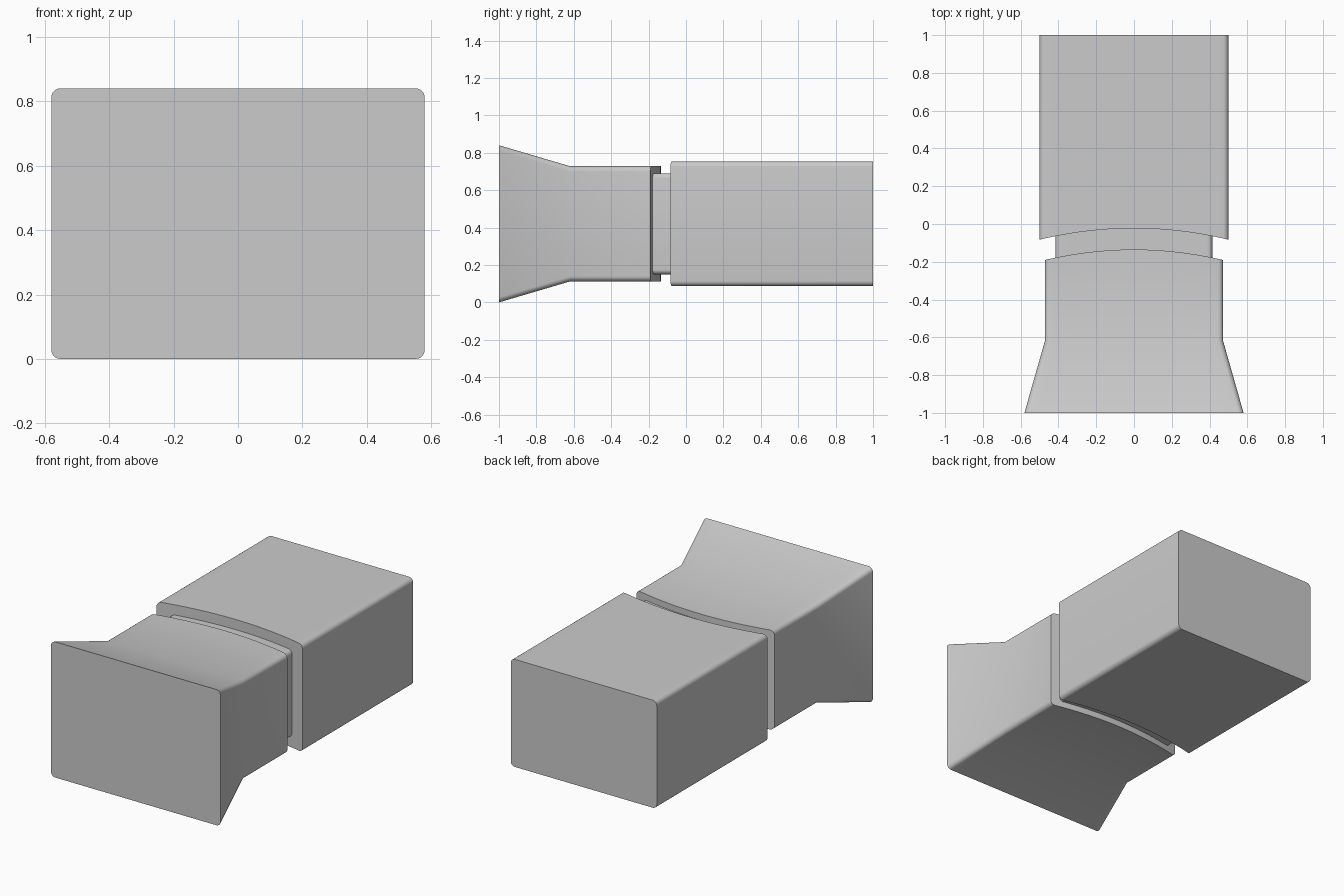
import bpy
import bmesh
import math

if "Cube" in bpy.data.objects:
    bpy.data.objects.remove(bpy.data.objects["Cube"], do_unlink=True)

CENTRE_Z = 0.42
ARC_STEPS = 6
SPAN_STEPS = 24

grey = bpy.data.materials.new("light grey")
grey.use_nodes = True
grey.diffuse_color = (0.6, 0.6, 0.6, 1)
grey.node_tree.nodes["Principled BSDF"].inputs["Base Color"].default_value = grey.diffuse_color


def half_profile(w, h, r):
    """Upper outline of a rounded rectangle, from left to right."""
    quarter = [(w - r + r * math.cos(a), h - r + r * math.sin(a))
               for a in (i * math.pi / 2 / ARC_STEPS for i in range(ARC_STEPS + 1))]
    span = [((w - r) * (2 * i / SPAN_STEPS - 1), h) for i in range(1, SPAN_STEPS)]
    return [(-x, z) for x, z in quarter] + span + quarter[::-1]


def loft(name, sections, r):
    """Join rounded sections (y, half width, half height, bow) along y."""
    bm = bmesh.new()
    rings = []
    for y, w, h, bow in sections:
        pts = half_profile(w, h, r)
        outline = pts + [(x, -z) for x, z in reversed(pts)]
        rings.append([bm.verts.new((x, y - bow * x * x, CENTRE_Z + z)) for x, z in outline])
    n = len(rings[0])
    for a, b in zip(rings, rings[1:]):
        for i in range(n):
            j = (i + 1) % n
            bm.faces.new((a[i], a[j], b[j], b[i]))
    # end caps as vertical strips, so they can follow the bow
    for ring in (rings[0], rings[-1]):
        for i in range(n // 2 - 1):
            bm.faces.new((ring[i], ring[i + 1], ring[n - 2 - i], ring[n - 1 - i]))
    bmesh.ops.recalc_face_normals(bm, faces=bm.faces)
    mesh = bpy.data.meshes.new(name)
    bm.to_mesh(mesh)
    bm.free()
    mesh.materials.append(grey)
    obj = bpy.data.objects.new(name, mesh)
    bpy.context.collection.objects.link(obj)
    bpy.ops.object.select_all(action='DESELECT')
    obj.select_set(True)
    bpy.context.view_layer.objects.active = obj
    bpy.ops.object.shade_smooth_by_angle(angle=math.radians(30))


# flared front block with a bulging rear face
loft("flared_front", [(-1, 0.58, 0.42, 0), (-0.62, 0.472, 0.308, 0),
                      (-0.135, 0.472, 0.308, 0.25)], 0.028)

# narrow neck, its ends buried in both blocks
loft("neck", [(-0.22, 0.415, 0.27, 0), (0.05, 0.415, 0.27, 0)], 0.025)

# rear block with a hollowed front face
loft("rear_block", [(-0.023, 0.5, 0.333, 0.24), (1, 0.5, 0.333, 0)], 0.028)
